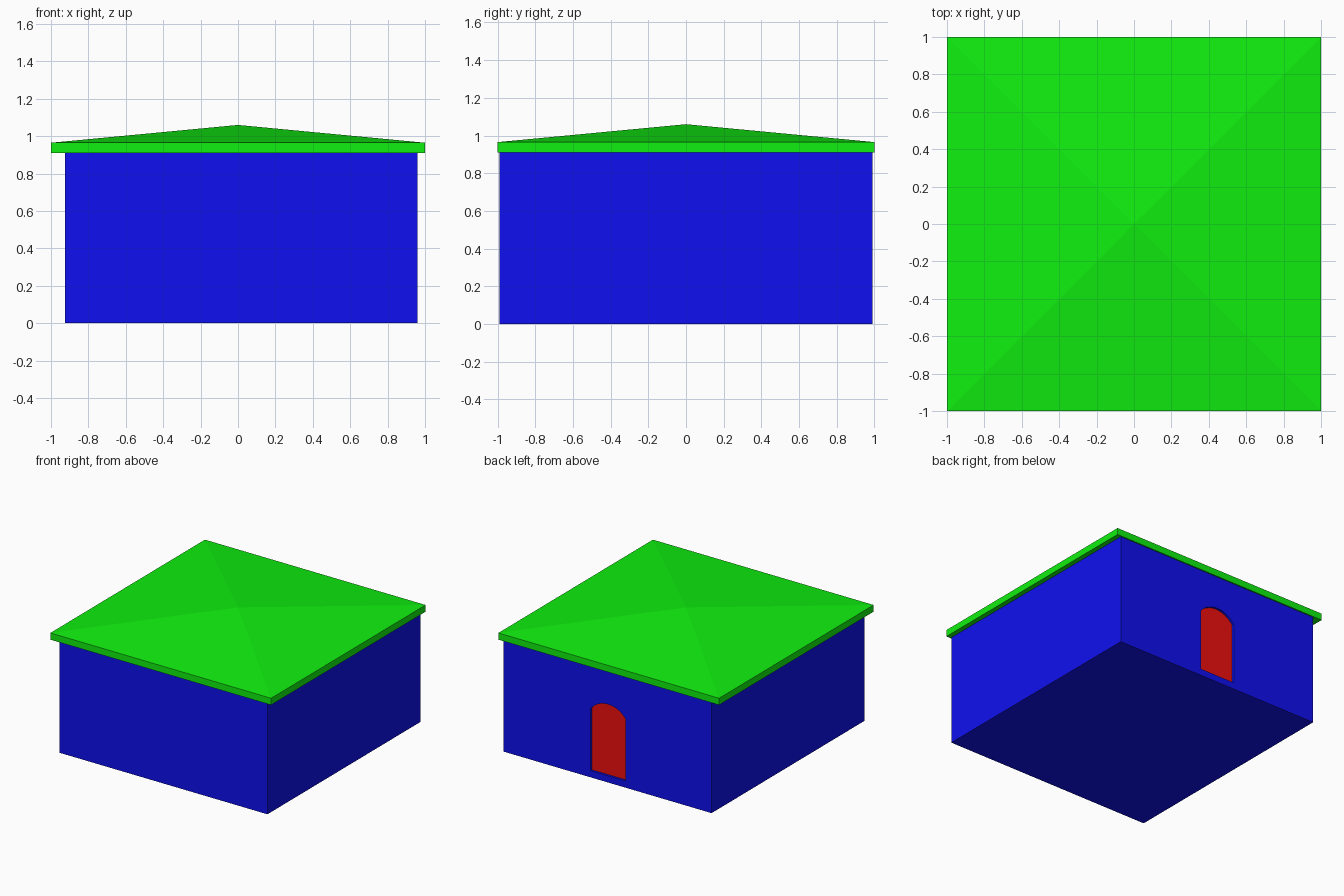
import bpy, bmesh, math

if "Cube" in bpy.data.objects:
    bpy.data.objects.remove(bpy.data.objects["Cube"])


def material(name, rgb):
    m = bpy.data.materials.new(name)
    m.diffuse_color = (*rgb, 1)
    m.use_nodes = True
    m.node_tree.nodes["Principled BSDF"].inputs["Base Color"].default_value = m.diffuse_color
    return m


def make_object(name, bm, mat=None):
    bmesh.ops.recalc_face_normals(bm, faces=bm.faces)
    me = bpy.data.meshes.new(name)
    bm.to_mesh(me)
    bm.free()
    ob = bpy.data.objects.new(name, me)
    bpy.context.collection.objects.link(ob)
    if mat:
        me.materials.append(mat)
    return ob


def prism(name, profile, offset, mat=None):
    """Extrude a closed 3D outline along offset."""
    bm = bmesh.new()
    face = bm.faces.new([bm.verts.new(p) for p in profile])
    ext = bmesh.ops.extrude_face_region(bm, geom=[face])
    # the starting face is kept as the far cap
    verts = [g for g in ext["geom"] if isinstance(g, bmesh.types.BMVert)]
    bmesh.ops.translate(bm, verts=verts, vec=offset)
    return make_object(name, bm, mat)


def rectangle(x0, x1, y0, y1, z):
    return [(x0, y0, z), (x1, y0, z), (x1, y1, z), (x0, y1, z)]


def arch(y, x_mid=0.013, half=0.16, z0=0.055, spring=0.56, rise=0.08, steps=12):
    """Doorway outline with a shallow segmental arch on top."""
    r = (half ** 2 + rise ** 2) / (2 * rise)
    a = math.asin(half / r)
    pts = [(x_mid - half, y, z0), (x_mid + half, y, z0)]
    for i in range(steps + 1):
        t = a - 2 * a * i / steps
        pts.append((x_mid + r * math.sin(t), y, spring + rise - r + r * math.cos(t)))
    return pts


blue = material("wall_blue", (0.005, 0.005, 0.87))
green = material("roof_green", (0.005, 0.87, 0.005))
red = material("door_red", (0.87, 0.005, 0.005))

BACK, RECESS = 0.99, 0.018

# Walls, with a shallow arched recess in the back
walls = prism("walls", rectangle(-0.925, 0.96, -0.99, BACK, 0), (0, 0, 0.91), blue)
cutter = prism("door_cutter", arch(BACK - RECESS - 0.02), (0, 0.1, 0), blue)
cutter.hide_render = True
cut = walls.modifiers.new("doorway", "BOOLEAN")
cut.object = cutter
cut.solver = "EXACT"
bpy.context.view_layer.objects.active = walls
bpy.ops.object.modifier_apply(modifier=cut.name)
bpy.data.objects.remove(cutter)

# Door set into the recess
prism("door", arch(BACK - RECESS - 0.02), (0, 0.02, 0), red)

# Roof: square slab rising to a low pyramid
bm = bmesh.new()
low, high = ([bm.verts.new(p) for p in rectangle(-1, 1, -1, 1, z)] for z in (0.91, 0.965))
peak = bm.verts.new((0, 0, 1.06))
bm.faces.new(low)
for i in range(4):
    j = (i + 1) % 4
    bm.faces.new((low[i], low[j], high[j], high[i]))
    bm.faces.new((high[i], high[j], peak))
make_object("roof", bm, green)
